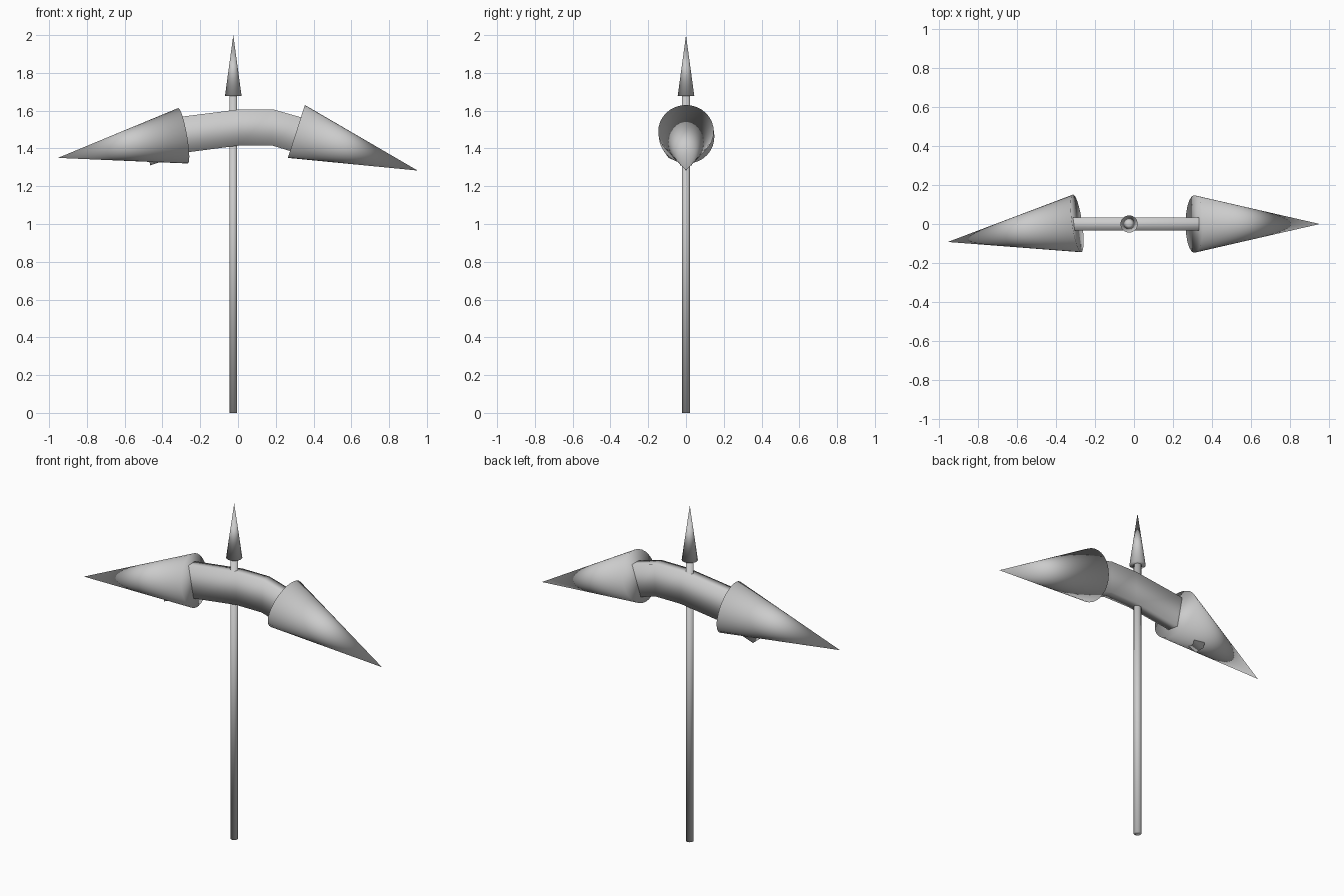
import bpy, bmesh
from mathutils import Vector

if "Cube" in bpy.data.objects:
    bpy.data.objects.remove(bpy.data.objects["Cube"])


def smooth(obj):
    for p in obj.data.polygons:
        p.use_smooth = True


def cone_between(name, base, tip, r1, r2=0.0, sides=32):
    """Capped cone or cylinder running from base to tip."""
    base, tip = Vector(base), Vector(tip)
    axis = tip - base
    bpy.ops.mesh.primitive_cone_add(
        vertices=sides, radius1=r1, radius2=r2, depth=axis.length,
        location=(base + tip) / 2,
        rotation=axis.to_track_quat('Z', 'Y').to_euler())
    obj = bpy.context.object
    obj.name = name
    smooth(obj)
    return obj


# upright pole and its pointed tip
SX = -0.025
cone_between("pole", (SX, 0, 0), (SX, 0, 1.69), 0.021, 0.021)
cone_between("pole_tip", (SX, 0, 1.677), (SX, 0, 2.0), 0.044)

# large spikes on either side
cone_between("left_spike", (-0.291, 0.003, 1.467), (-0.953, -0.092, 1.35), 0.149)
cone_between("right_spike", (0.309, 0, 1.49), (0.951, 0, 1.283), 0.147)

# bent flat crossbar: (top x, top z, bottom x, bottom z) per station
stations = [(-0.50, 1.495, -0.465, 1.31), (-0.30, 1.568, -0.265, 1.38),
            (0.01, 1.607, 0.01, 1.416), (0.185, 1.607, 0.18, 1.416),
            (0.34, 1.563, 0.31, 1.376), (0.44, 1.53, 0.40, 1.347)]
HALF = 0.033
bm = bmesh.new()
rings = [[bm.verts.new(c) for c in ((tx, -HALF, tz), (tx, HALF, tz),
                                    (bx, HALF, bz), (bx, -HALF, bz))]
         for tx, tz, bx, bz in stations]
for a, b in zip(rings, rings[1:]):
    for i in range(4):
        j = (i + 1) % 4
        bm.faces.new((a[i], a[j], b[j], b[i]))
bm.faces.new(rings[0])
bm.faces.new(rings[-1])
bmesh.ops.recalc_face_normals(bm, faces=bm.faces)
mesh = bpy.data.meshes.new("crossbar")
bm.to_mesh(mesh)
bm.free()
bar = bpy.data.objects.new("crossbar", mesh)
bpy.context.collection.objects.link(bar)
smooth(bar)
